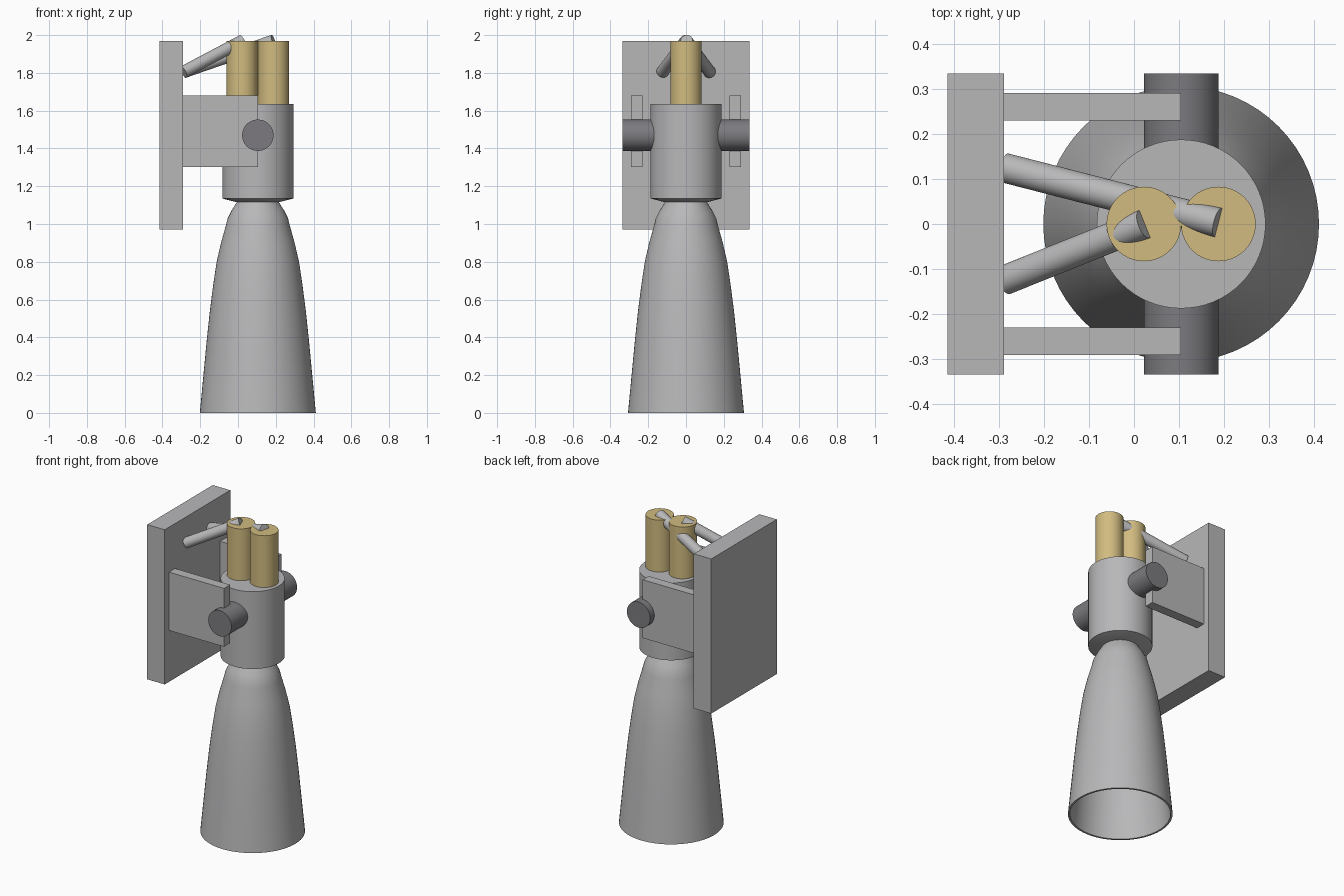
import bpy
import bmesh
from math import radians
from mathutils import Vector, Matrix

cube = bpy.data.objects.get("Cube")
if cube:
    bpy.data.objects.remove(cube, do_unlink=True)


def material(name, rgb):
    m = bpy.data.materials.new(name)
    m.use_nodes = True
    m.diffuse_color = (*rgb, 1)
    m.node_tree.nodes["Principled BSDF"].inputs["Base Color"].default_value = (*rgb, 1)
    return m


GREY = material("light grey metal", (0.48, 0.475, 0.485))
DARK = material("dark grey metal", (0.2, 0.195, 0.21))
GOLD = material("pale gold", (0.64, 0.50, 0.215))
AXIS_X = 0.105


def finish(bm, name, mat, smooth=True):
    bmesh.ops.recalc_face_normals(bm, faces=bm.faces)
    me = bpy.data.meshes.new(name)
    bm.to_mesh(me)
    bm.free()
    me.materials.append(mat)
    ob = bpy.data.objects.new(name, me)
    bpy.context.collection.objects.link(ob)
    if smooth:
        bpy.ops.object.select_all(action='DESELECT')
        ob.select_set(True)
        bpy.context.view_layer.objects.active = ob
        bpy.ops.object.shade_smooth_by_angle(angle=radians(30))
    return ob


def box(name, lo, hi, mat):
    lo, hi = Vector(lo), Vector(hi)
    bm = bmesh.new()
    place = Matrix.Translation((lo + hi) / 2) @ Matrix.Diagonal((*(hi - lo), 1))
    bmesh.ops.create_cube(bm, size=1, matrix=place)
    return finish(bm, name, mat, smooth=False)


def rod(name, start, end, radius, mat):
    start, end = Vector(start), Vector(end)
    axis = end - start
    turn = axis.to_track_quat('Z', 'Y').to_matrix().to_4x4()
    bm = bmesh.new()
    bmesh.ops.create_cone(bm, cap_ends=True, segments=64, radius1=radius,
                          radius2=radius, depth=axis.length,
                          matrix=Matrix.Translation((start + end) / 2) @ turn)
    return finish(bm, name, mat)


def lathe(name, profile, mat):
    bm = bmesh.new()
    verts = [bm.verts.new((AXIS_X + r, 0, z)) for r, z in profile]
    edges = [bm.edges.new(pair) for pair in zip(verts, verts[1:])]
    bmesh.ops.spin(bm, geom=verts + edges, cent=(AXIS_X, 0, 0), axis=(0, 0, 1),
                   angle=radians(360), steps=64, use_duplicate=False)
    bmesh.ops.remove_doubles(bm, verts=bm.verts, dist=0.0005)
    return finish(bm, name, mat)


# Hollow bell nozzle: outer wall, rim and inner wall
outer = [(0.105, 1.125), (0.14, 1.07), (0.16, 1.03), (0.167, 1.0), (0.195, 0.9), (0.218, 0.8),
         (0.236, 0.68), (0.254, 0.54), (0.271, 0.38), (0.289, 0.19), (0.307, 0)]
inner = [(r - 0.012, z) for r, z in reversed(outer)]
lathe("nozzle", outer + inner + [(0, 1.125)], GREY)

# Combustion chamber with a shallow conical underside
lathe("chamber", [(0, 1.115), (0.11, 1.115), (0.188, 1.135), (0.188, 1.635), (0, 1.635)], GREY)

# Twin pumps on top of the chamber
for side, x in (("right", AXIS_X - 0.083), ("left", AXIS_X + 0.083)):
    rod(side + "_pump", (x, 0, 1.63), (x, 0, 1.97), 0.083, GOLD)

# Mounting plate
box("mounting_plate", (-0.415, -0.335, 0.97), (-0.29, 0.335, 1.97), GREY)

# Trunnions and bracket arms at front and back
for side, s in (("front", -1), ("back", 1)):
    rod(side + "_trunnion", (AXIS_X, s * 0.1, 1.47), (AXIS_X, s * 0.335, 1.47), 0.083, DARK)
    y0, y1 = sorted((s * 0.23, s * 0.292))
    box(side + "_bracket", (-0.295, y0, 1.303), (AXIS_X, y1, 1.68), GREY)

# Slanted feed pipes from the plate to the pumps
rod("front_pipe", (-0.288, -0.125, 1.805), (0.024, 0, 1.97), 0.033, GREY)
rod("back_pipe", (-0.288, 0.125, 1.805), (0.188, 0.003, 1.97), 0.033, GREY)
